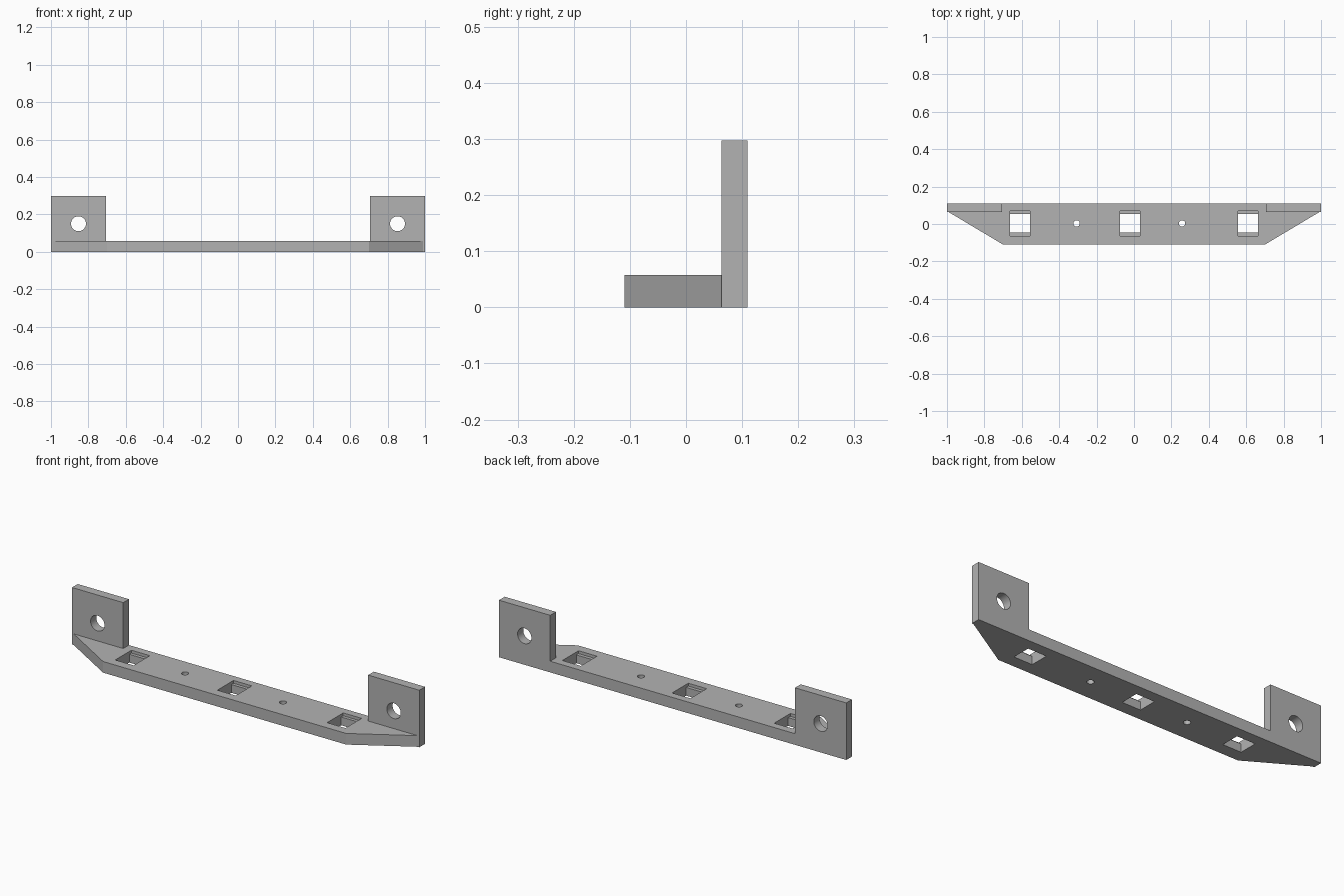
import bpy, bmesh, math
from mathutils import Matrix, Vector

default = bpy.data.objects.get("Cube")
if default:
    bpy.data.objects.remove(default, do_unlink=True)

grey = bpy.data.materials.new("plain grey")
grey.use_nodes = True
colour = (0.45, 0.45, 0.45, 1)
grey.diffuse_color = colour
grey.node_tree.nodes["Principled BSDF"].inputs["Base Color"].default_value = colour

BAR_H, TAB_H = 0.058, 0.297
BACK, TAB_FRONT = 0.11, 0.063
TAB_IN = 0.705


def make(name, bm):
    mesh = bpy.data.meshes.new(name)
    bmesh.ops.recalc_face_normals(bm, faces=bm.faces)
    bm.to_mesh(mesh)
    bm.free()
    mesh.materials.append(grey)
    obj = bpy.data.objects.new(name, mesh)
    bpy.context.collection.objects.link(obj)
    return obj


def prism(name, outline, z0, z1):
    bm = bmesh.new()
    face = bm.faces.new([bm.verts.new((x, y, z0)) for x, y in outline])
    ext = bmesh.ops.extrude_face_region(bm, geom=[face])
    top = [v for v in ext["geom"] if isinstance(v, bmesh.types.BMVert)]
    bmesh.ops.translate(bm, verts=top, vec=(0, 0, z1 - z0))
    return make(name, bm)


def box(name, x0, x1, y0, y1, z0, z1):
    return prism(name, [(x0, y0), (x1, y0), (x1, y1), (x0, y1)], z0, z1)


def cylinder(name, centre, radius, depth, along_y=False):
    bm = bmesh.new()
    turn = Matrix.Rotation(math.pi / 2 if along_y else 0, 4, "X")
    bmesh.ops.create_cone(bm, cap_ends=True, segments=40, radius1=radius,
                          radius2=radius, depth=depth,
                          matrix=Matrix.Translation(Vector(centre)) @ turn)
    return make(name, bm)


def combine(target, other, operation):
    mod = target.modifiers.new(operation.lower(), "BOOLEAN")
    mod.operation, mod.object, mod.solver = operation, other, "EXACT"
    bpy.context.view_layer.objects.active = target
    bpy.ops.object.modifier_apply(modifier=mod.name)
    bpy.data.objects.remove(other, do_unlink=True)


# Flat bar with tapered ends
half = [(0.70, -BACK), (0.99, TAB_FRONT), (0.99, BACK)]
bracket = prism("mounting_bracket", half + [(-x, y) for x, y in reversed(half)], 0, BAR_H)

# Upright end tabs, each with a bolt hole
for side in (-1, 1):
    x0, x1 = sorted((side * TAB_IN, side))
    combine(bracket, box("tab", x0, x1, TAB_FRONT, BACK, 0, TAB_H), "UNION")
    combine(bracket, cylinder("bolt_hole", (side * 0.853, 0.09, 0.15), 0.04, 0.2, True), "DIFFERENCE")

# Rectangular sockets with a shallow ledge at front and back
for x in (-0.61, -0.022, 0.61):
    combine(bracket, box("socket", x - 0.053, x + 0.053, -0.045, 0.053, -0.1, 0.1), "DIFFERENCE")
    combine(bracket, box("ledge", x - 0.053, x + 0.053, -0.063, 0.07, 0.043, 0.1), "DIFFERENCE")

# Small screw holes between the sockets
for x in (-0.307, 0.257):
    combine(bracket, cylinder("screw_hole", (x, 0.003, BAR_H / 2), 0.017, 0.2), "DIFFERENCE")

bpy.ops.object.select_all(action="DESELECT")
bracket.select_set(True)
bpy.context.view_layer.objects.active = bracket
bpy.ops.object.shade_smooth_by_angle(angle=math.radians(25))
